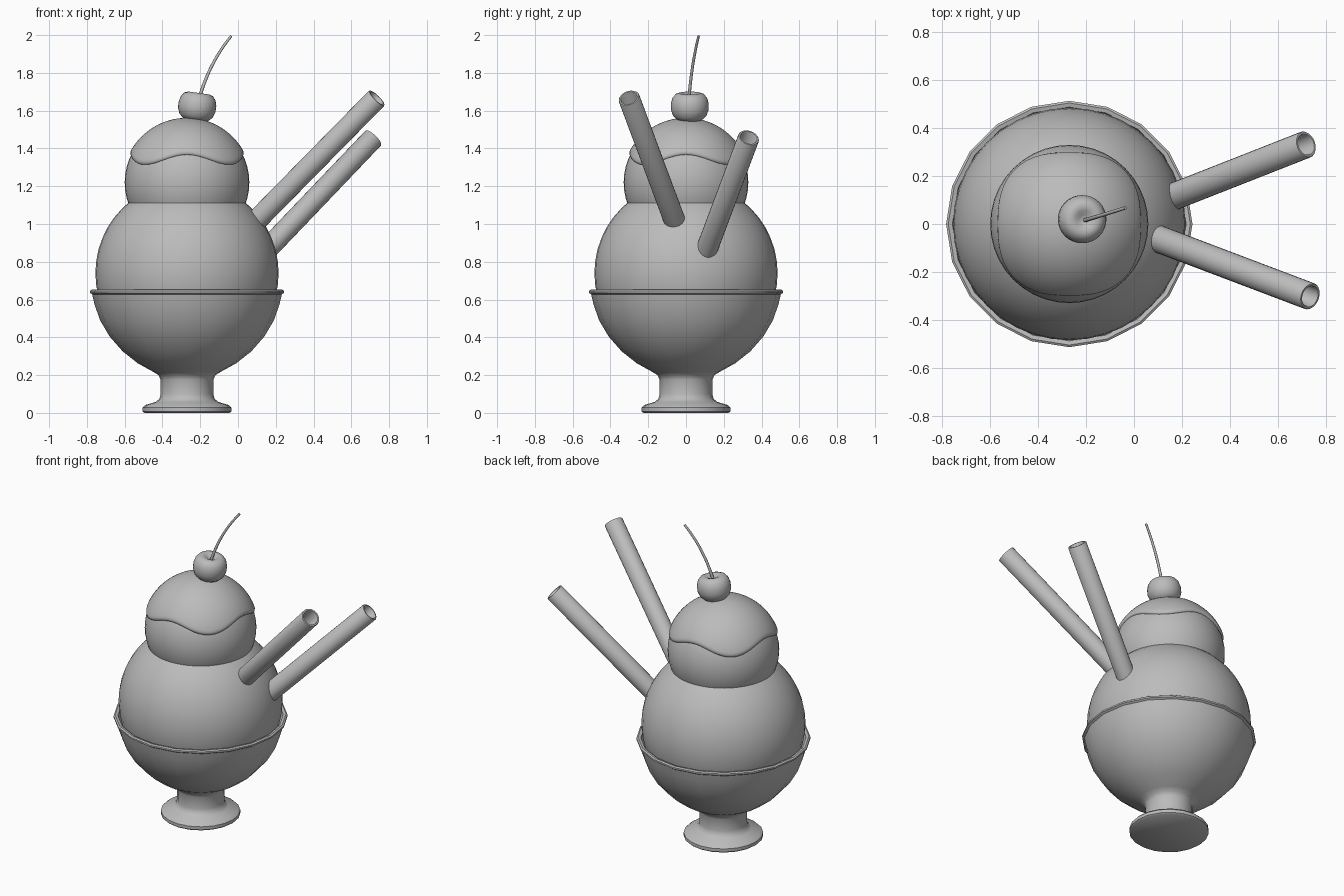
import bpy, bmesh, math
from mathutils import Vector, Matrix

if "Cube" in bpy.data.objects:
    bpy.data.objects.remove(bpy.data.objects["Cube"], do_unlink=True)

AXIS_X = -0.27

grey = bpy.data.materials.new("plain_grey")
grey.use_nodes = True
grey.diffuse_color = (0.5, 0.5, 0.5, 1)
grey.node_tree.nodes["Principled BSDF"].inputs["Base Color"].default_value = (0.5, 0.5, 0.5, 1)


def finish(name, bm, matrix=Matrix(), sharp=40):
    bmesh.ops.remove_doubles(bm, verts=bm.verts, dist=1e-5)
    bmesh.ops.recalc_face_normals(bm, faces=bm.faces)
    mesh = bpy.data.meshes.new(name)
    bm.to_mesh(mesh)
    bm.free()
    mesh.materials.append(grey)
    obj = bpy.data.objects.new(name, mesh)
    obj.matrix_world = matrix
    bpy.context.collection.objects.link(obj)
    bpy.ops.object.select_all(action="DESELECT")
    obj.select_set(True)
    bpy.context.view_layer.objects.active = obj
    bpy.ops.object.shade_smooth_by_angle(angle=math.radians(sharp))
    return obj


def loft(name, rings, matrix=Matrix(), sharp=40):
    """Skin a list of closed rings of points."""
    bm = bmesh.new()
    loops = [[bm.verts.new(p) for p in ring] for ring in rings]
    for a, b in zip(loops, loops[1:]):
        for i in range(len(a)):
            j = (i + 1) % len(a)
            bm.faces.new((a[i], a[j], b[j], b[i]))
    return finish(name, bm, matrix, sharp)


def lathe(name, profile, sides, matrix, sharp=40):
    angles = [math.tau * i / sides for i in range(sides)]
    rings = [[(r * math.cos(a), r * math.sin(a), z) for a in angles] for r, z in profile]
    return loft(name, rings, matrix, sharp)


# Footed bowl
bowl = [(0, 0), (0.225, 0), (0.235, 0.008), (0.235, 0.028), (0.22, 0.042), (0.165, 0.058),
        (0.146, 0.075), (0.14, 0.1), (0.14, 0.175), (0.15, 0.2), (0.18, 0.218), (0.26, 0.262),
        (0.34, 0.325), (0.41, 0.405), (0.46, 0.49), (0.49, 0.575), (0.502, 0.628),
        (0.514, 0.636), (0.514, 0.646), (0.505, 0.652), (0.488, 0.648), (0.475, 0.6), (0.4, 0.45)]
lathe("footed_bowl", bowl, 20, Matrix.Translation((AXIS_X, 0, 0)))

# Two scoops
for name, radius, z in (("lower_scoop", 0.485, 0.74), ("upper_scoop", 0.33, 1.22)):
    bm = bmesh.new()
    bmesh.ops.create_uvsphere(bm, u_segments=40, v_segments=24, radius=radius)
    finish(name, bm, Matrix.Translation((AXIS_X, 0, z)))

# Sauce cap with a wavy lip that droops at four corners
COLS, ROWS, CAP_R = 64, 16, 0.342


def cap_ring(fraction, radius, extra=0):
    ring = []
    for i in range(COLS):
        a = math.tau * i / COLS
        polar = math.radians(64 - 5 * math.cos(4 * a) + extra) * fraction
        ring.append((radius * math.sin(polar) * math.cos(a),
                     radius * math.sin(polar) * math.sin(a), radius * math.cos(polar)))
    return ring


rings = [cap_ring(k / ROWS, CAP_R) for k in range(ROWS + 1)]
rings += [cap_ring(1, CAP_R - 0.001, 2), cap_ring(1, CAP_R - 0.006, 4),
          cap_ring(1, CAP_R - 0.013, 4.5), cap_ring(1, CAP_R - 0.03, 4)]
loft("sauce_cap", rings, Matrix.Translation((AXIS_X, 0, 1.22)), 60)

# Cherry with a dimple on top
cherry = [(0, -0.078), (0.035, -0.076), (0.065, -0.066), (0.088, -0.045), (0.1, -0.012),
          (0.1, 0.022), (0.092, 0.05), (0.076, 0.07), (0.056, 0.077), (0.036, 0.072),
          (0.018, 0.06), (0, 0.054)]
tilt = Matrix.Rotation(math.radians(8), 4, "Y")
lathe("cherry", cherry, 32, Matrix.Translation((-0.217, 0.02, 1.617)) @ tilt, 60)

# Curved cherry stem, swept along a bent path
start, bend, end = Vector((-0.21, 0.014, 1.65)), Vector((-0.155, 0.03, 1.85)), Vector((-0.036, 0.067, 1.995))
rings = []
for k in range(13):
    t = k / 12
    centre = start * (1 - t) ** 2 + bend * 2 * t * (1 - t) + end * t * t
    turn = ((bend - start) * (1 - t) + (end - bend) * t).to_track_quat("Z", "Y")
    radius = 0.009 - 0.002 * t
    rings.append([centre + turn @ Vector((radius * math.cos(a), radius * math.sin(a), 0))
                  for a in (math.tau * i / 10 for i in range(10))])
rings = [[start] * 10] + rings + [[end] * 10]
loft("cherry_stem", rings)

# Two hollow wafer rolls stuck into the lower scoop
for name, base, tip in (("front_wafer_roll", (0.03, -0.035, 0.95), (0.735, -0.302, 1.667)),
                        ("back_wafer_roll", (0.11, 0.093, 0.82), (0.718, 0.332, 1.457))):
    base, tip = Vector(base), Vector(tip)
    axis = tip - base
    length = axis.length
    profile = [(0, 0), (0.057, 0), (0.057, length - 0.004), (0.054, length),
               (0.046, length), (0.043, length - 0.004), (0.043, 0.1), (0, 0.1)]
    lathe(name, profile, 24, Matrix.Translation(base) @ axis.to_track_quat("Z", "Y").to_matrix().to_4x4())
